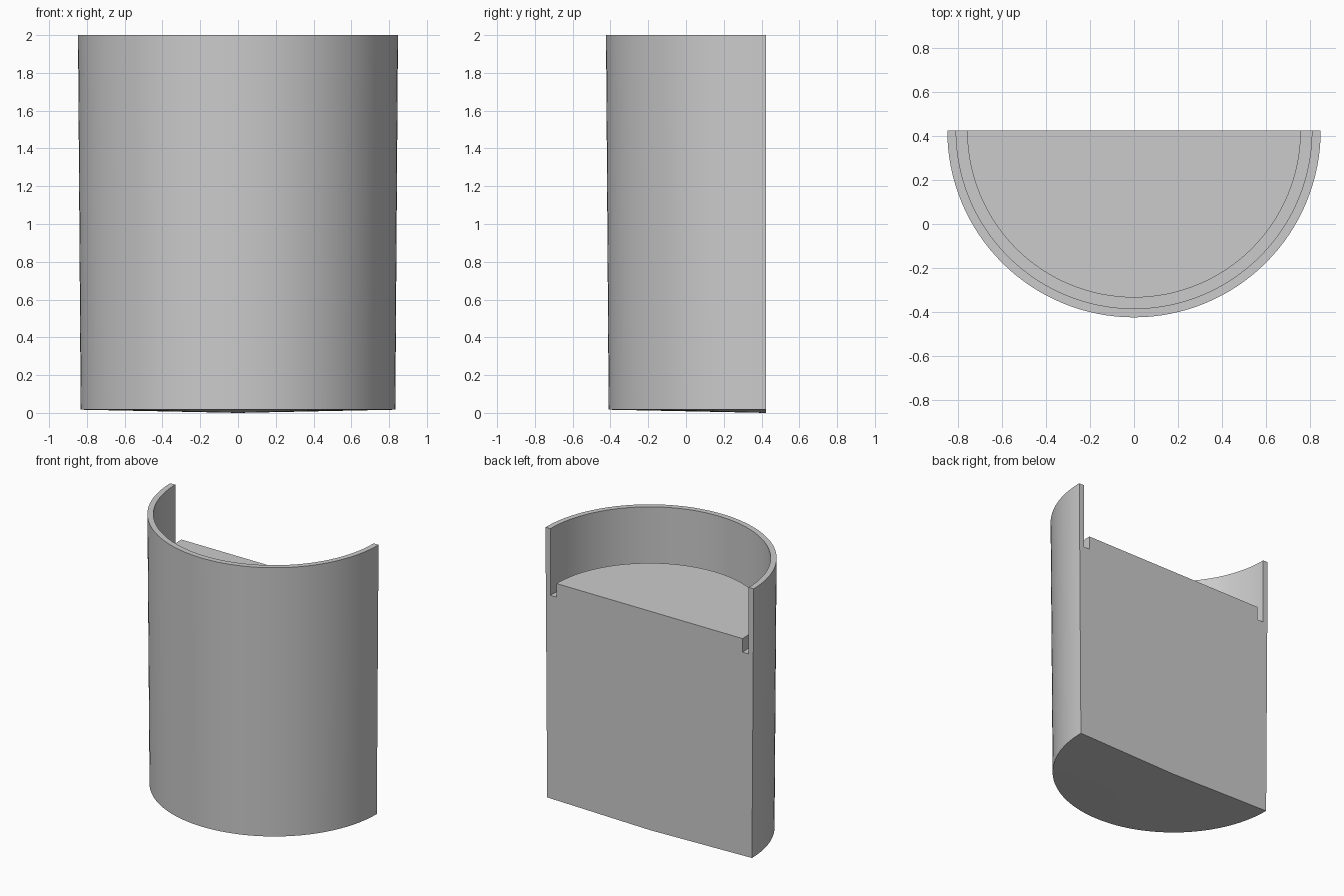
import bpy, bmesh
from math import pi, cos, sin, radians

if "Cube" in bpy.data.objects:
    bpy.data.objects.remove(bpy.data.objects["Cube"])

BACK_Y = 0.4235   # plane of the flat back, also the revolve axis
STEPS = 64


def half_lathe(name, profile):
    """Revolve an (r, z) profile half a turn around the back axis; the ends lie on the axis."""
    bm = bmesh.new()
    first = bm.verts.new((0, BACK_Y, profile[0][1]))
    last = bm.verts.new((0, BACK_Y, profile[-1][1]))
    rows = []
    for i in range(STEPS + 1):
        a = pi + pi * i / STEPS
        rows.append([bm.verts.new((r * cos(a), BACK_Y + r * sin(a), z))
                     for r, z in profile[1:-1]])
    for p, q in zip(rows, rows[1:]):
        bm.faces.new((first, q[0], p[0]))
        for k in range(len(p) - 1):
            bm.faces.new((p[k], q[k], q[k + 1], p[k + 1]))
        bm.faces.new((last, p[-1], q[-1]))
    # flat back
    bm.faces.new([first] + rows[0] + [last] + rows[-1][::-1])
    bmesh.ops.recalc_face_normals(bm, faces=bm.faces[:])
    me = bpy.data.meshes.new(name)
    bm.to_mesh(me)
    bm.free()
    ob = bpy.data.objects.new(name, me)
    bpy.context.collection.objects.link(ob)
    bpy.ops.object.select_all(action='DESELECT')
    ob.select_set(True)
    bpy.context.view_layer.objects.active = ob
    bpy.ops.object.shade_smooth_by_angle(angle=radians(30))
    return ob


# Tapered cup body with a shallow conical underside, thin rim and recessed floor
half_lathe("cup_body", [(0, 0), (0.833, 0.017), (0.847, 2.0),
                        (0.807, 2.0), (0.807, 1.51), (0, 1.51)])

# Raised disc resting on the recessed floor
half_lathe("inner_disc", [(0, 1.51), (0.757, 1.51), (0.757, 1.61), (0, 1.61)])
